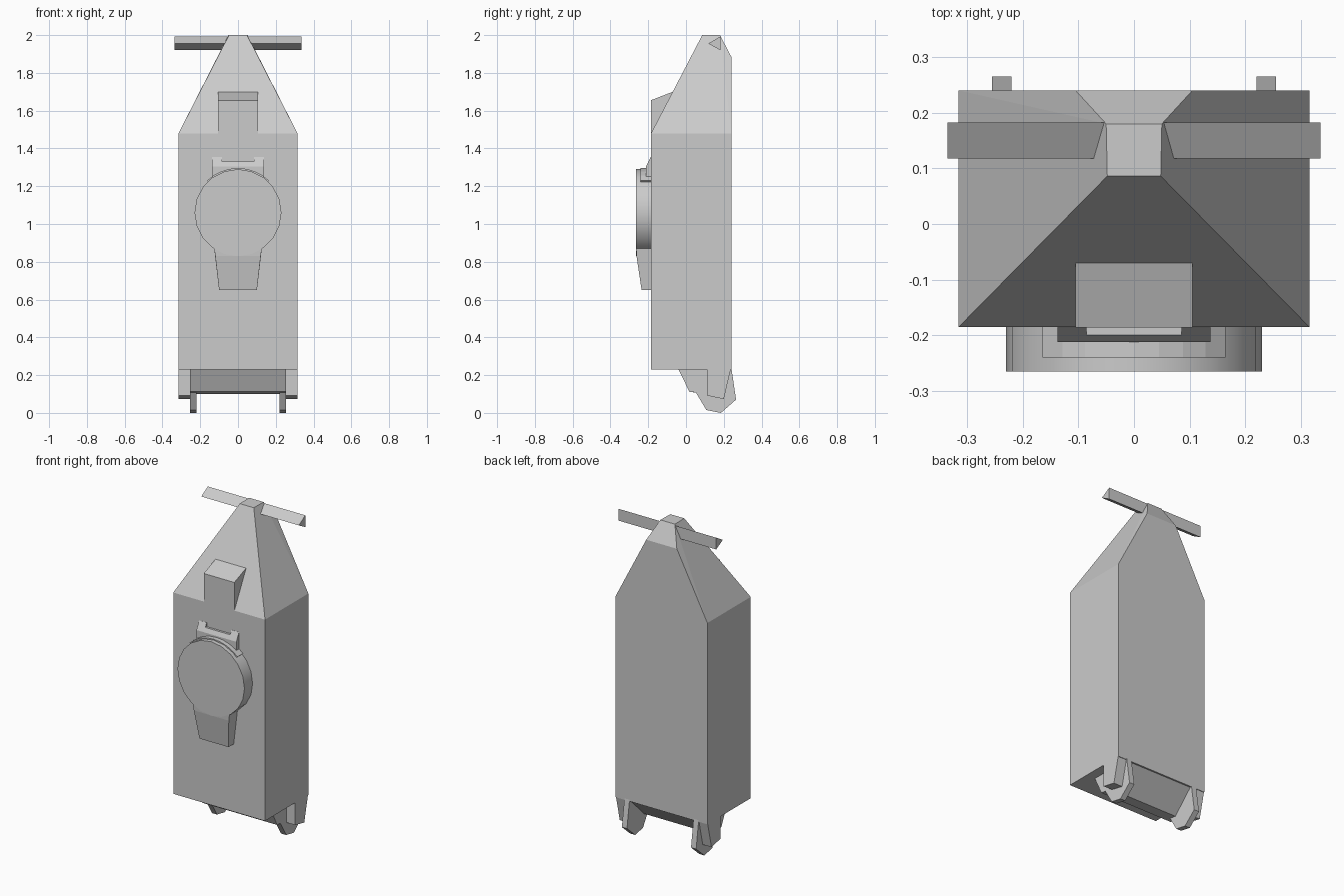
import bpy, bmesh, math

if "Cube" in bpy.data.objects:
    bpy.data.objects.remove(bpy.data.objects["Cube"])


def finish(name, bm):
    bmesh.ops.recalc_face_normals(bm, faces=bm.faces[:])
    me = bpy.data.meshes.new(name)
    bm.to_mesh(me)
    bm.free()
    ob = bpy.data.objects.new(name, me)
    bpy.context.collection.objects.link(ob)
    return ob


def prism(name, profile, x0, x1):
    """Extrude a (y, z) profile along x."""
    bm = bmesh.new()
    face = bm.faces.new([bm.verts.new((x0, y, z)) for y, z in profile])
    ext = bmesh.ops.extrude_face_region(bm, geom=[face])["geom"]
    bmesh.ops.translate(bm, vec=(x1 - x0, 0, 0),
                        verts=[v for v in ext if isinstance(v, bmesh.types.BMVert)])
    return finish(name, bm)


def pair(name, profile, x0, x1):
    for side, s in (("right", 1), ("left", -1)):
        prism(f"{name}_{side}", profile, s * x0, s * x1)


def hull(name, half_points):
    """Convex solid from (x, y, z) points mirrored in x."""
    bm = bmesh.new()
    for x, y, z in half_points:
        bm.verts.new((x, y, z))
        bm.verts.new((-x, y, z))
    bmesh.ops.convex_hull(bm, input=bm.verts[:])
    bmesh.ops.dissolve_limit(bm, angle_limit=math.radians(4),
                             verts=bm.verts[:], edges=bm.edges[:])
    return finish(name, bm)


def arc_plate(name, points, y0, y1):
    """Extrude an (x, z) outline along y."""
    bm = bmesh.new()
    face = bm.faces.new([bm.verts.new((x, y0, z)) for x, z in points])
    ext = bmesh.ops.extrude_face_region(bm, geom=[face])["geom"]
    bmesh.ops.translate(bm, vec=(0, y1 - y0, 0),
                        verts=[v for v in ext if isinstance(v, bmesh.types.BMVert)])
    return finish(name, bm)


# Main body with tapered top
hull("body", [(0.315, -0.185, 0.23), (0.315, 0.24, 0.23),
              (0.315, -0.185, 1.48), (0.315, 0.24, 1.48),
              (0.105, 0.24, 1.885), (0.05, 0.18, 2.0), (0.048, 0.086, 2.0)])

# Triangular crossbar through the tip
prism("top_crossbar", [(0.118, 1.955), (0.182, 1.993), (0.182, 1.92)], -0.335, 0.335)

# Block on the sloping front
prism("front_block", [(-0.186, 1.47), (-0.186, 1.655), (-0.07, 1.70), (-0.04, 1.70),
                      (-0.1, 1.47)], -0.105, 0.105)

# Round dial
CZ, R, N = 1.06, 0.23, 20
dial = arc_plate("dial", [(R * math.sin(2 * math.pi * i / N), CZ + R * math.cos(2 * math.pi * i / N))
                          for i in range(N)], -0.265, -0.18)
bpy.context.view_layer.objects.active = dial
dial.select_set(True)
bpy.ops.object.shade_smooth_by_angle(angle=math.radians(30))

# Raised rim over the top of the dial
angles = [math.radians(-44 + 11 * i) for i in range(9)]
outer = [(0.236 * math.sin(a), CZ + 0.236 * math.cos(a)) for a in angles]
inner = [(0.2 * math.sin(a), CZ + 0.2 * math.cos(a)) for a in reversed(angles)]
arc_plate("dial_rim", outer + inner, -0.24, -0.18)

# Notched bracket above the dial
pair("bracket_post", [(-0.18, 1.22), (-0.212, 1.24), (-0.212, 1.305), (-0.186, 1.355),
                      (-0.18, 1.355)], 0.085, 0.137)
prism("bracket_bar", [(-0.18, 1.22), (-0.212, 1.24), (-0.212, 1.305), (-0.199, 1.33),
                      (-0.18, 1.33)], -0.085, 0.085)

# Tapered support below the dial
hull("dial_support", [(0.126, -0.264, 0.87), (0.126, -0.18, 0.87),
                      (0.12, -0.262, 0.83), (0.12, -0.18, 0.83),
                      (0.1, -0.235, 0.65), (0.1, -0.18, 0.65)])

# Underside: central block, thin fins, outer corner blocks
prism("base_block", [(-0.042, 0.235), (0.018, 0.112), (0.1, 0.1), (0.235, 0.235)], -0.22, 0.22)
pair("base_fin", [(-0.042, 0.235), (0.018, 0.112), (0.052, 0.108), (0.108, 0.015),
                  (0.185, 0.0), (0.265, 0.07), (0.237, 0.26), (0.2, 0.26)], 0.22, 0.255)
pair("corner_block", [(0.11, 0.24), (0.11, 0.092), (0.2, 0.073), (0.239, 0.24)], 0.255, 0.315)
